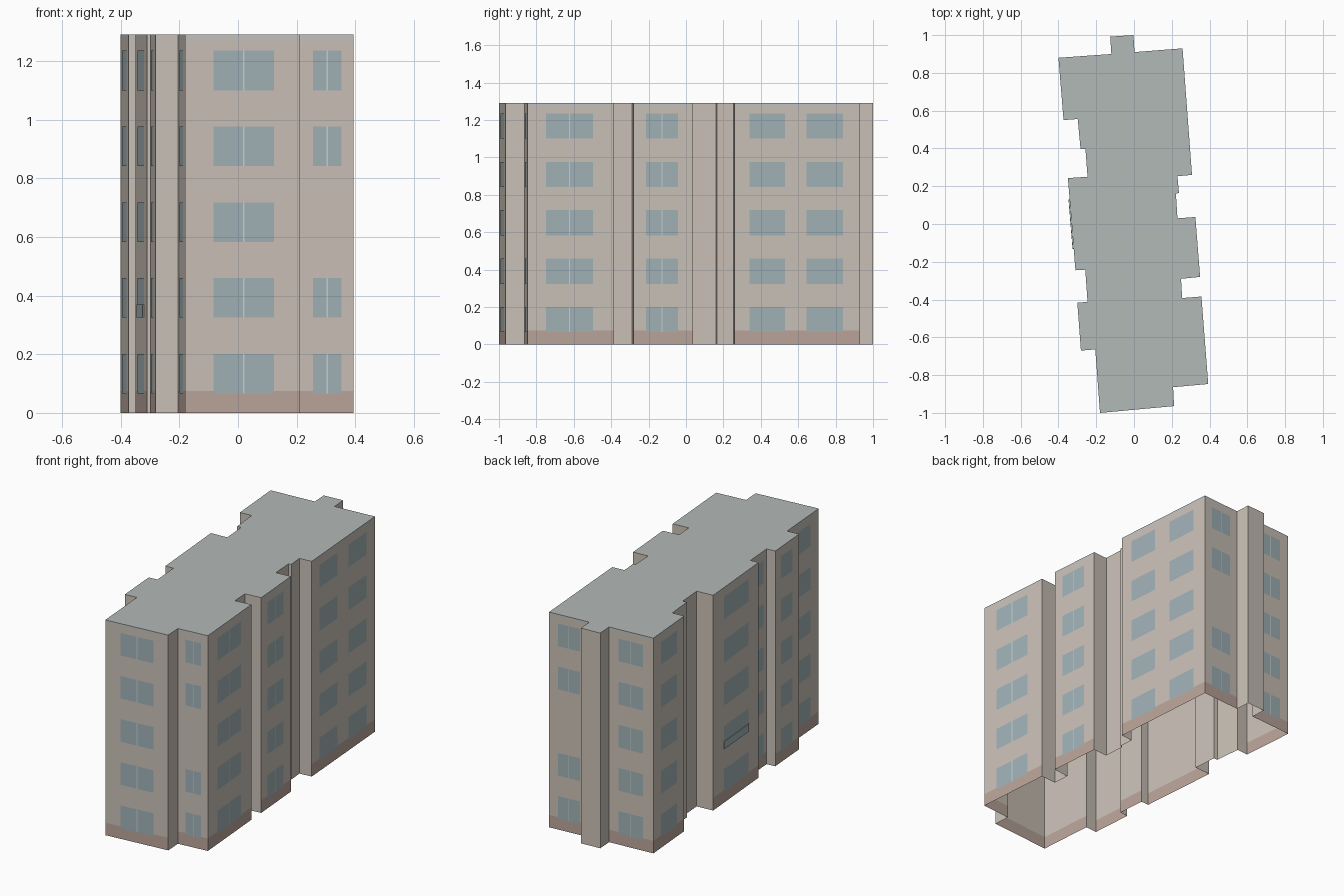
import bpy
import bmesh
from mathutils import Vector

if "Cube" in bpy.data.objects:
    bpy.data.objects.remove(bpy.data.objects["Cube"])

TOP, BASE, TRIM = 1.29, 0.075, 1.27

# Footprint, counter-clockwise from the front left corner
OUTLINE = [Vector(p) for p in (
    (-0.18, -1.0), (0.212, -0.964), (0.207, -0.864), (0.393, -0.847),
    (0.357, -0.384), (0.255, -0.392), (0.249, -0.29), (0.35, -0.28),
    (0.325, 0.037), (0.23, 0.03), (0.222, 0.16), (0.238, 0.165),
    (0.23, 0.253), (0.307, 0.26), (0.257, 0.93), (0.003, 0.91),
    (-0.003, 1.0), (-0.126, 0.992), (-0.12, 0.9), (-0.4, 0.88),
    (-0.373, 0.55), (-0.298, 0.556), (-0.283, 0.397), (-0.257, 0.397),
    (-0.246, 0.25), (-0.35, 0.243), (-0.31, -0.245), (-0.258, -0.242),
    (-0.246, -0.412), (-0.3, -0.417), (-0.281, -0.67), (-0.205, -0.664))]

# Wall index -> window columns (start, end along wall, has centre mullion)
WINDOWS = {
    0: [(0.245, 0.772, True)],
    2: [(0.26, 0.78, True)],
    3: [(0.215, 0.753, True)],
    7: [(0.206, 0.746, True)],
    13: [(0.12, 0.403, False), (0.575, 0.866, False)],
    14: [(0.22, 0.77, True)],
    18: [(0.22, 0.77, True)],
    19: [(0.24, 0.76, False)],
    25: [(0.23, 0.77, False)],
    27: [(0.22, 0.78, False)],
    29: [(0.24, 0.72, False)],
    31: [(0.25, 0.74, False)],
}
BLANK = {(2, 2), (14, 2)}          # (wall, floor) without a window
FLOORS = [0.066 + 0.2585 * i for i in range(5)]
WIN_H = 0.135


def material(name, rgb):
    m = bpy.data.materials.new(name)
    m.diffuse_color = (*rgb, 1)
    m.use_nodes = True
    m.node_tree.nodes["Principled BSDF"].inputs["Base Color"].default_value = m.diffuse_color
    return m


def finish(name, bm, mat):
    me = bpy.data.meshes.new(name)
    bm.to_mesh(me)
    bm.free()
    ob = bpy.data.objects.new(name, me)
    bpy.context.collection.objects.link(ob)
    me.materials.append(mat)
    return ob


def panel(bm, wall, t0, t1, z0, z1, off=0.0):
    """Upright quad on a wall between fractions t0..t1, pushed out by off."""
    a, b = OUTLINE[wall], OUTLINE[(wall + 1) % len(OUTLINE)]
    d = (b - a).normalized()
    n = Vector((d.y, -d.x)) * off
    p, q = a.lerp(b, t0) + n, a.lerp(b, t1) + n
    return bm.faces.new([bm.verts.new((v.x, v.y, z)) for v, z in
                         ((p, z0), (q, z0), (q, z1), (p, z1))])


wall_mat = material("render_tan", (0.60, 0.54, 0.48))
base_mat = material("plinth_red", (0.50, 0.38, 0.33))
trim_mat = material("trim_grey", (0.56, 0.55, 0.52))
roof_mat = material("roof_grey", (0.45, 0.49, 0.475))
glass_mat = material("glass_blue", (0.36, 0.45, 0.48))
frame_mat = material("frame_light", (0.58, 0.64, 0.65))

# Walls: windowed ones get a plinth and a trim band, the rest are plain
walls, plinth, trim = bmesh.new(), bmesh.new(), bmesh.new()
for i in range(len(OUTLINE)):
    if i in WINDOWS:
        panel(plinth, i, 0, 1, 0, BASE)
        panel(walls, i, 0, 1, BASE, TRIM)
        panel(trim, i, 0, 1, TRIM, TOP)
    else:
        panel(walls, i, 0, 1, 0, TOP)
finish("walls", walls, wall_mat)
finish("plinth", plinth, base_mat)
finish("top_trim", trim, trim_mat)

# Windows and centre mullions
glass, mullions = bmesh.new(), bmesh.new()
for wall, columns in WINDOWS.items():
    length = (OUTLINE[(wall + 1) % len(OUTLINE)] - OUTLINE[wall]).length
    for t0, t1, split in columns:
        for f, z in enumerate(FLOORS):
            if (wall, f) in BLANK:
                continue
            panel(glass, wall, t0, t1, z, z + WIN_H, 0.0015)
            if split:
                mid, half = (t0 + t1) / 2, 0.0025 / length
                panel(mullions, wall, mid - half, mid + half,
                      z, z + WIN_H, 0.0025)
finish("windows", glass, glass_mat)
finish("mullions", mullions, frame_mat)

# Flat roof
roof = bmesh.new()
roof.faces.new([roof.verts.new((p.x, p.y, TOP)) for p in OUTLINE])
finish("roof", roof, roof_mat)

# Shallow window guard on the left side, second floor
guard = bmesh.new()
face = panel(guard, 25, 0.23, 0.77, FLOORS[1], FLOORS[1] + 0.045, 0.002)
a, b = OUTLINE[25], OUTLINE[26]
out = Vector((b.y - a.y, a.x - b.x, 0)).normalized() * 0.004
ext = bmesh.ops.extrude_face_region(guard, geom=[face])
bmesh.ops.translate(guard, vec=out, verts=[
    v for v in ext["geom"] if isinstance(v, bmesh.types.BMVert)])
bmesh.ops.recalc_face_normals(guard, faces=guard.faces)
finish("window_guard", guard, glass_mat)
